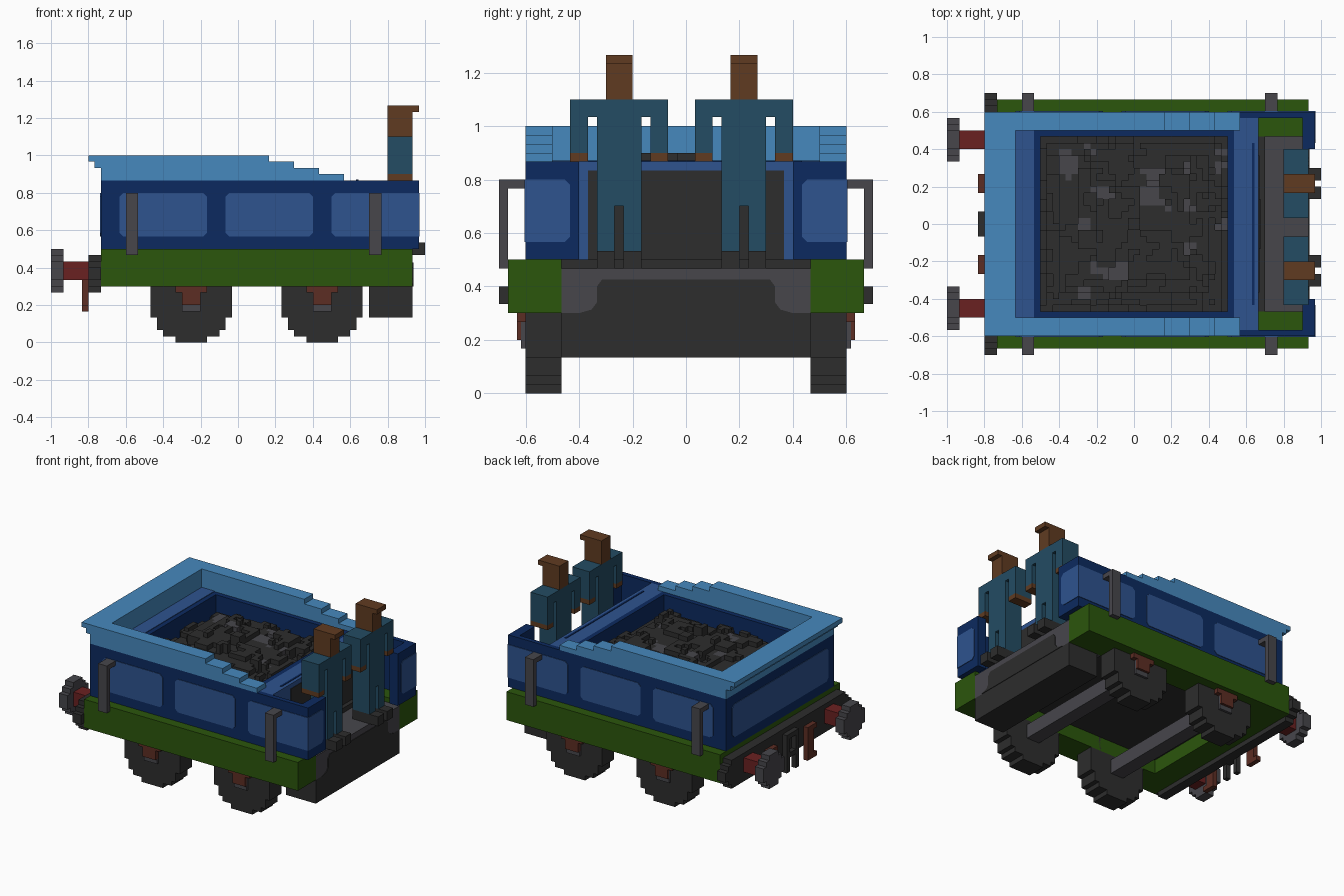
import bpy, bmesh, math, random
from mathutils import Vector

cube = bpy.data.objects.get("Cube")
if cube:
    bpy.data.objects.remove(cube, do_unlink=True)

V = 1 / 30  # one block


def colour(name, r, g, b):
    def lin(c):
        c /= 255
        return c / 12.92 if c <= 0.04045 else ((c + 0.055) / 1.055) ** 2.4
    m = bpy.data.materials.new(name)
    rgba = (lin(r), lin(g), lin(b), 1)
    m.diffuse_color = rgba
    m.use_nodes = True
    m.node_tree.nodes["Principled BSDF"].inputs["Base Color"].default_value = rgba
    return m


LIGHT = colour("light blue", 70, 137, 190)
NAVY = colour("dark blue", 12, 42, 96)
MID = colour("mid blue", 46, 83, 143)
GREEN = colour("green", 43, 86, 12)
CHAR = colour("charcoal", 45, 45, 45)
GREY = colour("grey", 71, 70, 75)
BROWN = colour("brown", 96, 59, 33)
TEAL = colour("teal", 35, 76, 99)
RUST = colour("rust brown", 92, 45, 35)
RED = colour("red", 106, 33, 33)


def finish(name, bm, *mats):
    bmesh.ops.recalc_face_normals(bm, faces=bm.faces)
    me = bpy.data.meshes.new(name)
    bm.to_mesh(me)
    bm.free()
    for m in mats:
        me.materials.append(m)
    ob = bpy.data.objects.new(name, me)
    bpy.context.collection.objects.link(ob)
    return ob


def add_box(bm, b, mat=0):
    """b = x0, x1, y0, y1, z0, z1 in blocks"""
    vs = bmesh.ops.create_cube(bm, size=1)["verts"]
    for v in vs:
        v.co = Vector([(b[2 * i] if v.co[i] < 0 else b[2 * i + 1]) * V for i in range(3)])
    for f in {f for v in vs for f in v.link_faces}:
        f.material_index = mat


def boxes(name, mat, *bs, mirror=False):
    bm = bmesh.new()
    for b in bs:
        add_box(bm, b)
        if mirror:
            add_box(bm, (b[0], b[1], -b[3], -b[2], b[4], b[5]))
    return finish(name, bm, mat)


def prism(name, mat, pts, axis, a, b):
    """Extrude a flat outline along x (points y,z) or y (points x,z)."""
    bm = bmesh.new()
    place = (lambda p, d: (d, p[0], p[1])) if axis == "x" else (lambda p, d: (p[0], d, p[1]))
    f = bm.faces.new([bm.verts.new(Vector(place(p, a)) * V) for p in pts])
    ext = bmesh.ops.extrude_face_region(bm, geom=[f])["geom"]
    step = Vector(place((0, 0), (b - a) * V))
    bmesh.ops.translate(bm, vec=step, verts=[e for e in ext if isinstance(e, bmesh.types.BMVert)])
    return finish(name, bm, mat)


def disc(widths, c, z0):
    """Stepped round outline from row widths, centred on c."""
    right, left = [], []
    for i, w in enumerate(widths):
        for z in (z0 + i, z0 + i + 1):
            if len(right) > 1 and right[-1][0] == c + w / 2 and right[-2][0] == c + w / 2:
                right.pop(), left.pop()
            right.append((c + w / 2, z))
            left.append((c - w / 2, z))
    return right + left[::-1]


def rounded(a, b, z0, z1):
    return [(a + 0.6, z0), (b - 0.6, z0), (b, z0 + 0.6), (b, z1 - 0.6),
            (b - 0.6, z1), (a + 0.6, z1), (a, z1 - 0.6), (a, z0 + 0.6)]


P = 0.12  # painted plate thickness
SIDES = (("left", 1), ("right", -1))

# Green frame and underside
boxes("frame_rail", GREEN, (-22, 28, 14, 20, 9, 15), mirror=True)
boxes("frame_end", GREEN, (-22, -17, -14, 14, 9, 15))
boxes("floor", CHAR, (-17, 21, -14, 14, 12, 15))
boxes("footplate", GREY, (20, 28, -14, 14, 9, 14))
boxes("under_box", CHAR, (21, 28, -14, 14, 4, 9))
prism("under_box_face", CHAR, [(-12, 9), (12, 9), (10.6, 9.4), (10, 10.2), (10, 12), (9.4, 12.8), (-9.4, 12.8),
                               (-10, 12), (-10, 10.2), (-10.6, 9.4)], "x", 28, 28 + P)

# Tank walls
boxes("tank_side", NAVY, (-22, 16, 14, 18, 15, 26), mirror=True)
boxes("cab_side", NAVY, (16, 29, 17, 18, 15, 26), mirror=True)
boxes("cab_end_panel", NAVY, (27, 29, 12, 17, 15, 26), mirror=True)
boxes("tank_end", NAVY, (-22, -15, -14, 14, 15, 26))
boxes("tank_ledge", MID, (-19, -16, -15, 15, 26, 26 + P))
boxes("bunker_front", NAVY, (15, 16, -14, 14, 15, 26))
boxes("bulkhead", MID, (16, 20, -17, 17, 14, 26))
boxes("bulkhead_trim", NAVY, (18.9, 19.3, -13, 13, 26, 26 + P))
boxes("bulkhead_panel", CHAR, (20, 20 + P, -11, 11, 14, 25))
boxes("bulkhead_door", CHAR, (20, 20.28, -4, 4, 14, 20))

# Painted window panels
for side, s in SIDES:
    for i, (a, b) in enumerate(((-19, -5), (-2, 12), (15, 29))):
        pts = rounded(a, b, 17, 24)
        if i == 2:  # runs round the corner
            pts = [(a + 0.6, 17), (b + P, 17), (b + P, 24), (a + 0.6, 24), (a, 23.4), (a, 17.6)]
        prism(f"window_{side}_{i}", MID, pts, "y", 18 * s, (18 + P) * s)
    pts = [(18 * s, 17), (18 * s, 24), (13.6 * s, 24), (13 * s, 23.4), (13 * s, 17.6), (13.6 * s, 17)]
    prism(f"window_end_{side}", MID, pts, "x", 29, 29 + P)
prism("window_rear", MID, rounded(-16, 16, 17, 24), "x", -22, -22 - P)

# Stepped light blue coping
rear = [(-19, 26), (-19, 30), (-24, 30), (-24, 29.4), (-23.4, 29.4), (-23.4, 28.2), (-22, 28.2), (-22, 26)]
rear = [(-19, 26), (-19, 30), (-24, 30), (-24, 29), (-23, 29), (-23, 28), (-22, 28), (-22, 26)]
prism("coping_rear", LIGHT, rear, "y", -18, 18)
steps = [(-19, 26), (17, 26), (17, 27), (13, 27), (13, 28), (9, 28), (9, 29), (5, 29), (5, 30), (-19, 30)]
for side, s in SIDES:
    prism(f"coping_{side}", LIGHT, steps, "y", 15 * s, 18 * s)

# Coal heap of uneven columns
random.seed(4)
lumps = [(random.uniform(-15, 15), random.uniform(-14, 14)) for _ in range(170)]
tops = [random.choice((-1, 0, 0, 1)) for _ in lumps]
pale = [random.random() < 0.08 for _ in lumps]
bm = bmesh.new()
for x in range(-15, 15):
    for y in range(-14, 14):
        k = min(range(len(lumps)), key=lambda i: (lumps[i][0] - x - 0.5) ** 2 + (lumps[i][1] - y - 0.5) ** 2)
        r = max(abs(x + 0.5) / 15, abs(y + 0.5) / 14)
        h = 22 + round(4.6 * (1 - r ** 1.6)) + tops[k]
        add_box(bm, (x, x + 1, y, y + 1, 15, min(h, 28)), 1 if pale[k] else 0)
finish("coal", bm, CHAR, GREY)

# Grab handles
for name, a in (("rear", -18), ("front", 21)):
    boxes(f"handle_{name}", GREY, (a, a + 2, 20, 21, 14, 24), (a, a + 2, 18, 20, 23, 24), mirror=True)

# Wheels, axles and axle boxes
ROUND = [5, 9, 11, 11, 13, 13, 13, 13, 13, 11, 11, 9, 5]
for name, c in (("rear", -7.5), ("front", 13.5)):
    for side, s in SIDES:
        prism(f"wheel_{name}_{side}", CHAR, disc(ROUND, c, 0), "y", 14 * s, 18 * s)
    boxes(f"axle_{name}", GREY, (c - 1.5, c + 1.5, -14, 14, 5, 8))
    boxes(f"hub_{name}", GREY, (c - 1.5, c + 1.5, 18, 18.5, 5, 8), mirror=True)
    boxes(f"axle_box_{name}", RUST, (c - 1.5, c + 1.5, 18, 19, 6, 8),
          (c - 2.5, c + 2.5, 18, 19, 8, 9), mirror=True)

# Buffer beam, buffers and couplings
boxes("buffer_beam", CHAR, (-24, -22, -18, 18, 8, 14))
for side, s in SIDES:
    prism(f"beam_end_{side}", CHAR, disc([2, 4, 6, 6, 4, 2], 18 * s, 8), "x", -24, -22)
    prism(f"buffer_{side}", GREY, disc([3, 5, 7, 7, 7, 5, 3], 13.5 * s, 8), "x", -30, -28)
boxes("buffer_shaft", RED, (-28, -24, 12, 15, 10, 13), mirror=True)
boxes("side_hook", RUST, (-25, -24, 5, 7, 5, 12), (-25, -24, 7, 8, 5, 6), (-25, -24, 7, 8, 11, 12), mirror=True)
boxes("centre_link", CHAR, (-25, -24, -2, -1, 5, 13), (-25, -24, 1, 2, 5, 13),
      (-25, -24, -1, 1, 12, 13), (-25, -24, -1, 1, 8, 9))

# Two crew figures
for name, c in (("a", -7.5), ("b", 6.5)):
    boxes(f"crew_{name}_clothes", TEAL,
          (24, 28, c - 5.5, c + 5.5, 31, 33), (24, 28, c - 2.5, c + 2.5, 21, 31),
          (24, 28, c - 2.5, c - 0.5, 16, 21), (24, 28, c + 0.5, c + 2.5, 16, 21),
          (24, 28, c - 5.5, c - 3.5, 27, 31), (24, 28, c + 3.5, c + 5.5, 27, 31))
    boxes(f"crew_{name}_hands", BROWN, (24, 28, c - 5.5, c - 3.5, 26, 27), (24, 28, c + 3.5, c + 5.5, 26, 27))
    boxes(f"crew_{name}_head", BROWN, (24, 28, c - 1.5, c + 1.5, 33, 38), (28, 29, c - 1.5, c + 1.5, 37, 38))
    boxes(f"crew_{name}_boots", CHAR, (24, 30, c - 2.5, c - 0.5, 14, 16), (24, 30, c + 0.5, c + 2.5, 14, 16))
